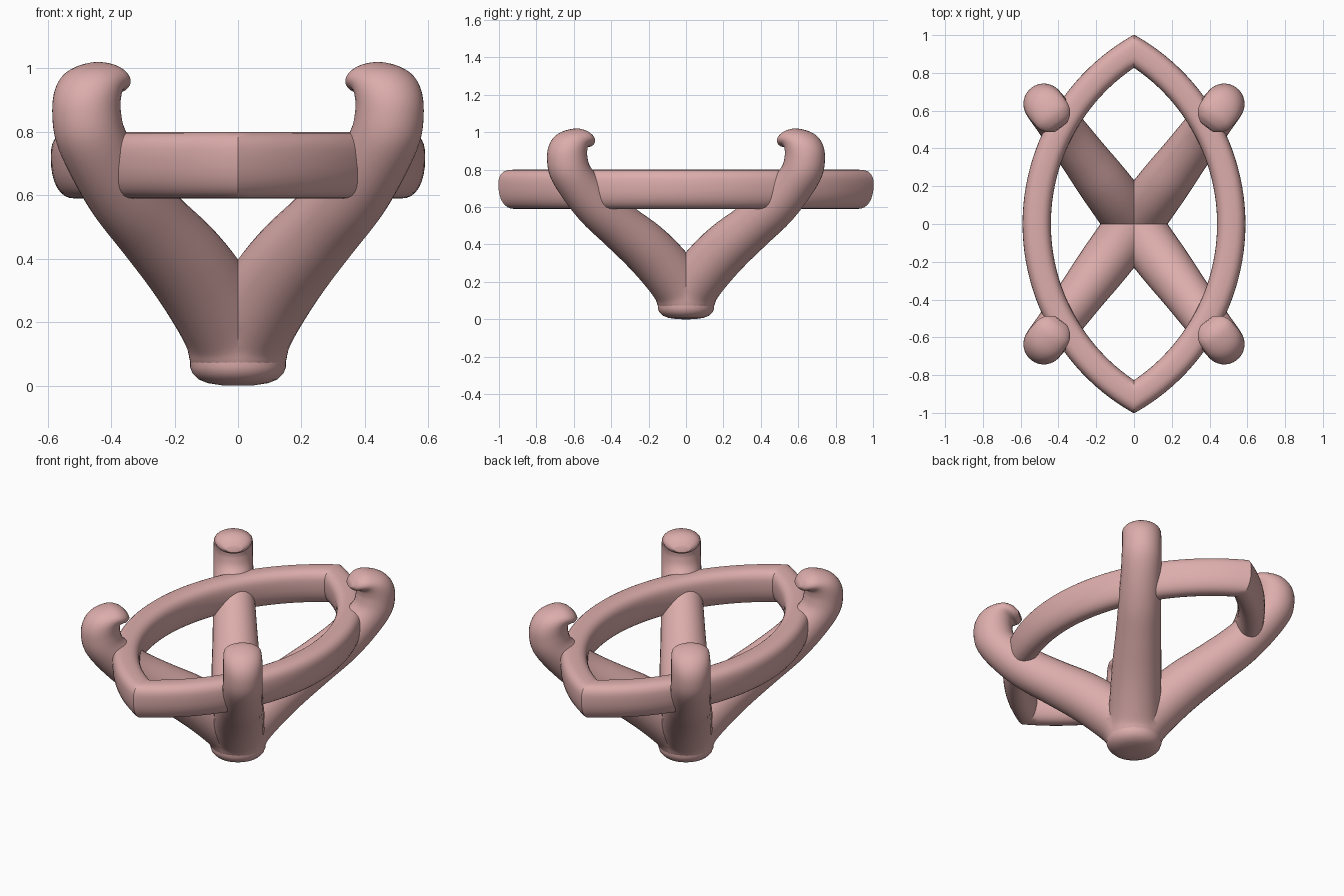
import bpy, bmesh
from math import sin, cos, pi, acos, radians, hypot
from mathutils import Vector

if "Cube" in bpy.data.objects:
    bpy.data.objects.remove(bpy.data.objects["Cube"])

mat = bpy.data.materials.new("rose_metal")
mat.diffuse_color = (0.72, 0.42, 0.41, 1)
mat.use_nodes = True
mat.node_tree.nodes["Principled BSDF"].inputs["Base Color"].default_value = mat.diffuse_color


def loft(bm, sections, cap_end=False):
    """Skin closed loops of points."""
    rings = [[bm.verts.new(p) for p in sec] for sec in sections]
    n = len(rings[0])
    for a, b in zip(rings, rings[1:]):
        for i in range(n):
            j = (i + 1) % n
            bm.faces.new((a[i], a[j], b[j], b[i]))
    if cap_end:
        bm.faces.new(rings[-1])


def finish(bm, name, mirror=None):
    bmesh.ops.recalc_face_normals(bm, faces=bm.faces)
    me = bpy.data.meshes.new(name)
    bm.to_mesh(me)
    bm.free()
    me.materials.append(mat)
    ob = bpy.data.objects.new(name, me)
    bpy.context.collection.objects.link(ob)
    bpy.context.view_layer.objects.active = ob
    ob.select_set(True)
    if mirror:
        m = ob.modifiers.new("mirror", 'MIRROR')
        m.use_axis = mirror
        m.merge_threshold = 0.0005
        bpy.ops.object.modifier_apply(modifier=m.name)
    bpy.ops.object.shade_smooth_by_angle(angle=radians(35))
    ob.select_set(False)
    return ob


def spow(v, e):
    return (1 if v >= 0 else -1) * abs(v) ** e


def catmull(pts, steps):
    P = [Vector(p) for p in pts]
    P = [2 * P[0] - P[1]] + P + [2 * P[-1] - P[-2]]
    out = []
    for i in range(1, len(P) - 2):
        a, b, c, d = P[i - 1:i + 3]
        for k in range(steps):
            t = k / steps
            out.append(0.5 * (2 * b + (c - a) * t + (2 * a - 5 * b + 4 * c - d) * t * t
                              + (3 * b - a - 3 * c + d) * t ** 3))
    return out + [P[-2]]


# Marquise ring: a rounded section swept along one arc, mitred at x = 0, mirrored
bm = bmesh.new()
OFF, NP, NA = 0.557, 32, 48
profile = []
for i in range(NP):
    a = 2 * pi * i / NP
    c, s = cos(a), sin(a)
    e = 0.72 if s > 0 else 0.88
    profile.append((OFF + 0.515 + 0.075 * spow(c, e),
                    0.72 + (0.08 if s > 0 else 0.13) * spow(s, e)))
sections = []
for k in range(NA + 1):
    f = 2 * k / NA - 1
    sec = []
    for r, z in profile:
        ang = f * acos(OFF / r)
        x = 0 if abs(f) == 1 else r * cos(ang) - OFF
        sec.append((x, r * sin(ang), z))
    sections.append(sec)
loft(bm, sections)
finish(bm, "marquise_ring", (True, False, False))

# Claw prongs: outer (s, z), inner (s, z) packed with lateral radius as pairs
outer = [(.15, .07), (.176, .108), (.27, .20), (.375, .29), (.517, .398), (.666, .51),
         (.788, .631), (.88, .756), (.903, .86), (.885, .94), (.83, .995),
         (.74, 1.02), (.68, 1.005), (.645, .97)]
inner = [(-.15, .07), (-.076, .25), (.07, .40), (.215, .51), (.373, .602), (.514, .69),
         (.612, .769), (.67, .824), (.687, .875), (.688, .905), (.685, .918),
         (.675, .921), (.66, .92), (.64, .935)]
lateral = [.15, .145, .14, .135, .125, .118, .112, .11, .108, .108, .106, .1, .08, .045]
o3 = catmull([(o[0], o[1], r) for o, r in zip(outer, lateral)], 5)
i3 = catmull([(p[0], p[1], 0) for p in inner], 5)
L = hypot(0.478, 0.636)
d, side, up = Vector((0.478 / L, 0.636 / L, 0)), Vector((-0.636 / L, 0.478 / L, 0)), Vector((0, 0, 1))
sections = []
for o, p in zip(o3, i3):
    po, pi_ = d * o.x + up * o.y, d * p.x + up * p.y
    mid, half = (po + pi_) / 2, (po - pi_) / 2
    sections.append([mid + half * cos(2 * pi * k / 32) + side * (o.z * sin(2 * pi * k / 32))
                     for k in range(32)])
bm = bmesh.new()
loft(bm, sections, cap_end=True)
# Trim to one quadrant so the four prongs meet in clean creases
for n in ((1, 0, 0), (0, 1, 0)):
    bmesh.ops.bisect_plane(bm, geom=bm.verts[:] + bm.edges[:] + bm.faces[:], dist=1e-5,
                           plane_co=(0, 0, 0), plane_no=n, clear_inner=True)
finish(bm, "claw_prongs", (True, True, False))

# Rounded base under the prongs
bm = bmesh.new()
dome = [(.151, .075), (.151, .058), (.143, .038), (.125, .02), (.095, .008), (.05, .001), (.015, 0)]
loft(bm, [[(r * cos(2 * pi * k / 48), r * sin(2 * pi * k / 48), z) for k in range(48)]
          for r, z in dome], cap_end=True)
finish(bm, "base_cap")
